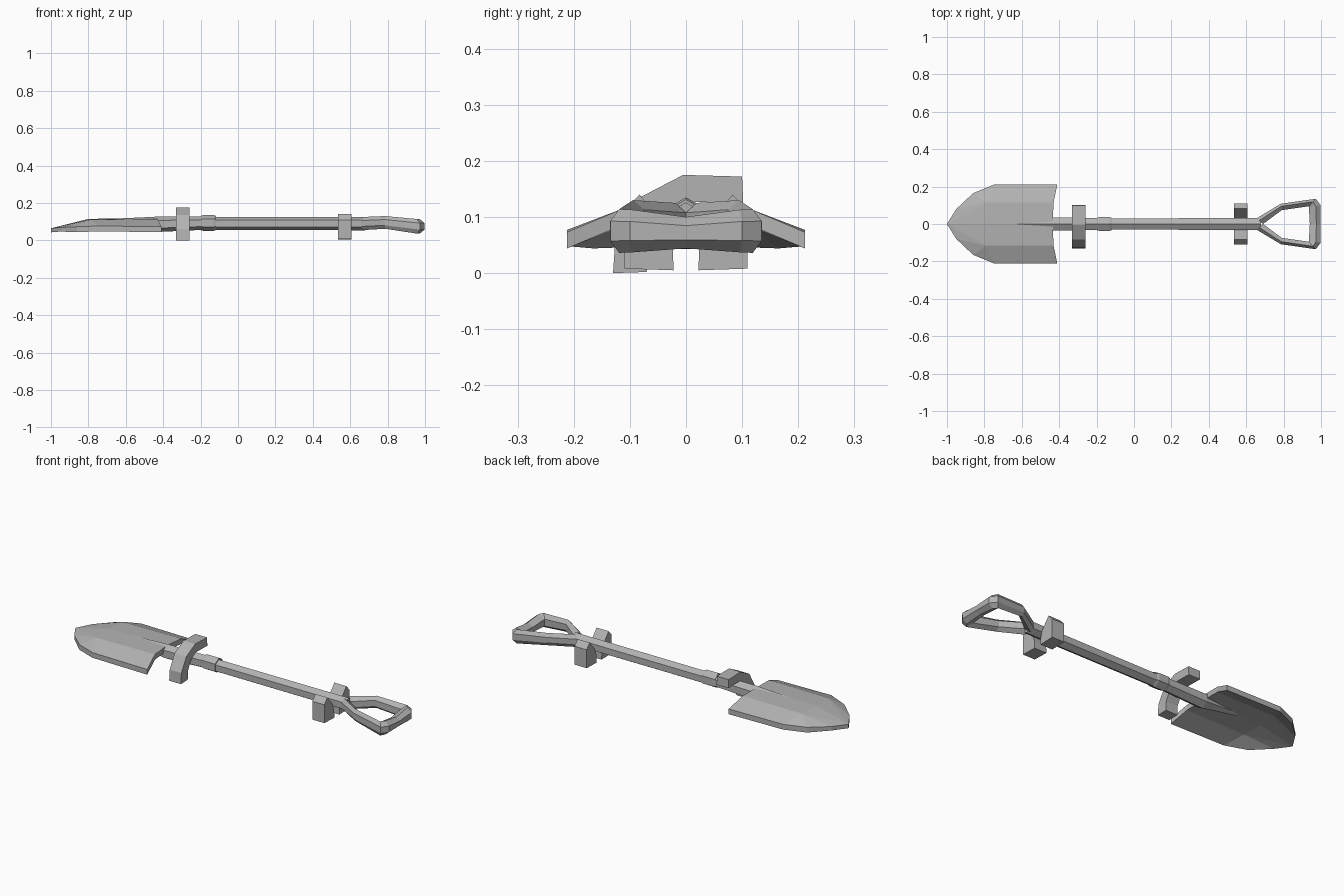
import bpy
import bmesh
from math import sin, cos, radians

if "Cube" in bpy.data.objects:
    bpy.data.objects.remove(bpy.data.objects["Cube"])

grey = bpy.data.materials.new("plain grey")
grey.use_nodes = True
grey.diffuse_color = (0.45, 0.45, 0.45, 1)
grey.node_tree.nodes["Principled BSDF"].inputs["Base Color"].default_value = (0.45, 0.45, 0.45, 1)


def finish(name, bm, mirror=False):
    """Turn a bmesh into a flat shaded object, optionally mirrored in y."""
    bmesh.ops.recalc_face_normals(bm, faces=bm.faces)
    mesh = bpy.data.meshes.new(name)
    bm.to_mesh(mesh)
    bm.free()
    mesh.materials.append(grey)
    obj = bpy.data.objects.new(name, mesh)
    bpy.context.collection.objects.link(obj)
    if mirror:
        mod = obj.modifiers.new("mirror", "MIRROR")
        mod.use_axis = (False, True, False)
    return obj


def loft(name, rings, mirror=False, caps=(True, True)):
    bm = bmesh.new()
    loops = [[bm.verts.new(p) for p in ring] for ring in rings]
    for a, b in zip(loops, loops[1:]):
        for i in range(len(a)):
            j = (i + 1) % len(a)
            bm.faces.new((a[i], a[j], b[j], b[i]))
    for loop, wanted in zip((loops[0], loops[-1]), caps):
        if wanted:
            bm.faces.new(loop)
    return finish(name, bm, mirror)


def hex_ring(x, z, r):
    angles = [radians(30 + 60 * i) for i in range(6)]
    return [(x, r * cos(a), z + r * sin(a)) for a in angles]


def prism(name, profile, x0, x1, mirror=False):
    return loft(name, [[(x, y, z) for y, z in profile] for x in (x0, x1)], mirror)


# Shaft and tapered socket, six sided with a ridge on top
loft("shaft", [hex_ring(-0.2, 0.09, 0.035), hex_ring(0.68, 0.09, 0.036)])
loft("socket", [hex_ring(-0.74, 0.106, 0.006), hex_ring(-0.43, 0.086, 0.041),
                hex_ring(-0.19, 0.092, 0.036)])
loft("socket_collar", [hex_ring(-0.2, 0.093, 0.038), hex_ring(-0.185, 0.093, 0.042),
                       hex_ring(-0.13, 0.093, 0.042), hex_ring(-0.118, 0.093, 0.038)])

# Pointed blade: one folded half with thickness, mirrored
tip, e1, e2, e3, e4, m1, m2, c1, c2 = range(9)
points = [(-1, 0, 0.065), (-0.95, 0.08, 0.069), (-0.86, 0.165, 0.073),
          (-0.745, 0.212, 0.077), (-0.41, 0.212, 0.073),
          (-0.79, 0.115, 0.111), (-0.43, 0.115, 0.114),
          (-0.8, 0, 0.115), (-0.435, 0, 0.119)]
top_faces = [(tip, c1, m1), (tip, m1, e1), (e1, m1, e2), (e2, m1, e3),
             (e3, m1, m2, e4), (m1, c1, c2, m2)]
rim = [tip, e1, e2, e3, e4, m2, c2]
bm = bmesh.new()
upper = [bm.verts.new(p) for p in points]
lower = [bm.verts.new((x, y, z - (0.022 if x < -0.9 else 0.029))) for x, y, z in points]
for f in top_faces:
    bm.faces.new([upper[i] for i in f])
    bm.faces.new([lower[i] for i in reversed(f)])
for a, b in zip(rim, rim[1:]):
    bm.faces.new((upper[a], upper[b], lower[b], lower[a]))
blade = finish("blade", bm, True)


# Split grip with a crossbar: half a loop, mirrored
def grip_ring(outer, inner, z, h):
    (ox, oy), (ix, iy) = outer, inner
    mx, my = ox * 0.6 + ix * 0.4, oy * 0.6 + iy * 0.4
    return [(ox, oy, z + h * 0.45), (mx, my, z + h), (ix, iy, z + h * 0.5),
            (ix, iy, z - h * 0.5), (mx, my, z - h), (ox, oy, z - h * 0.45)]


loft("grip", [grip_ring((0.655, 0.03), (0.69, 0), 0.09, 0.035),
              grip_ring((0.785, 0.108), (0.79, 0.074), 0.096, 0.034),
              grip_ring((0.972, 0.135), (0.935, 0.095), 0.075, 0.039),
              grip_ring((0.998, 0.1), (0.935, 0.09), 0.075, 0.038),
              grip_ring((0.998, 0), (0.94, 0), 0.072, 0.028)], True, (True, False))

# Hooked mount curving over the socket
prism("hook_mount", [(-0.13, 0), (-0.126, 0.06), (-0.082, 0.135), (-0.005, 0.175),
                     (0.1, 0.172), (0.102, 0.125), (0.005, 0.127), (-0.045, 0.095),
                     (-0.068, 0.05), (-0.07, 0.002)], -0.332, -0.26)

# Pair of blocks holding the shaft near the grip
prism("block_mount", [(0.022, 0.005), (0.11, 0.008), (0.11, 0.11), (0.083, 0.14),
                      (0.038, 0.085), (0.024, 0.05)], 0.534, 0.608, True)
